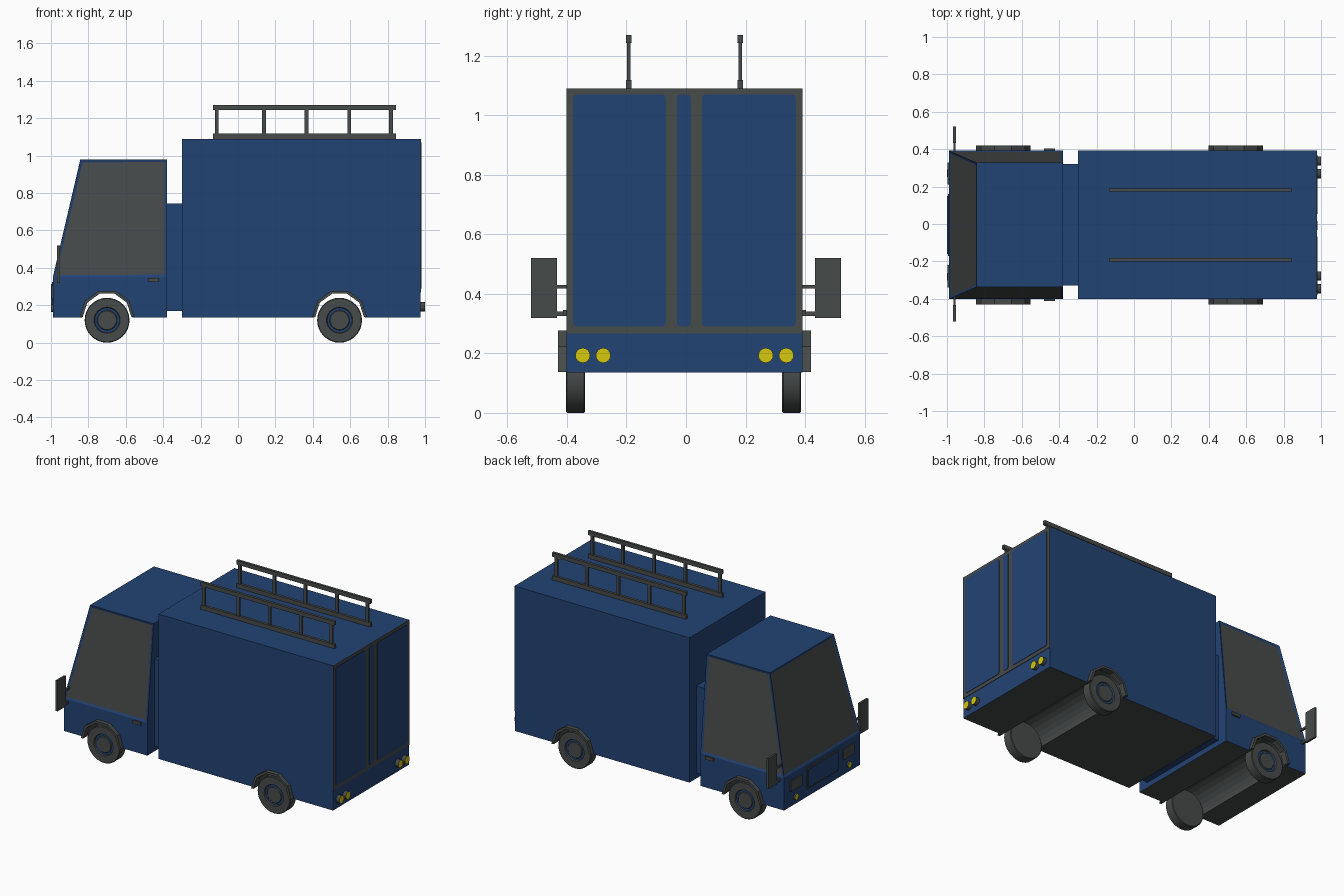
import bpy, bmesh, math
from mathutils import Vector

if "Cube" in bpy.data.objects:
    bpy.data.objects.remove(bpy.data.objects["Cube"])

C = -0.005          # centre line of the body in y
AXLES = (-0.70, 0.543)


def mat(name, rgb):
    m = bpy.data.materials.new(name)
    m.diffuse_color = (*rgb, 1)
    m.use_nodes = True
    m.node_tree.nodes["Principled BSDF"].inputs["Base Color"].default_value = m.diffuse_color
    return m


BLUE = mat("deep_blue", (0.0165, 0.056, 0.175))
GREY = mat("dark_grey", (0.062, 0.07, 0.068))
YELLOW = mat("lamp_yellow", (0.68, 0.58, 0.004))


def finish(name, bm, mats, rule=None, smooth=False):
    bmesh.ops.recalc_face_normals(bm, faces=bm.faces)
    bm.normal_update()
    if rule:
        for f in bm.faces:
            f.material_index = rule(f)
    me = bpy.data.meshes.new(name)
    bm.to_mesh(me)
    bm.free()
    for m in mats:
        me.materials.append(m)
    ob = bpy.data.objects.new(name, me)
    bpy.context.collection.objects.link(ob)
    if smooth:
        bpy.ops.object.select_all(action='DESELECT')
        ob.select_set(True)
        bpy.context.view_layer.objects.active = ob
        bpy.ops.object.shade_smooth_by_angle(angle=math.radians(35))
    return ob


def add_prism(bm, pts, y0, y1):
    f = bm.faces.new([bm.verts.new((x, y0, z)) for x, z in pts])
    g = bmesh.ops.extrude_face_region(bm, geom=[f], use_keep_orig=True)
    vs = [v for v in g["geom"] if isinstance(v, bmesh.types.BMVert)]
    bmesh.ops.translate(bm, verts=vs, vec=(0, y1 - y0, 0))


def prism(name, pts, y0, y1, mats, rule=None):
    bm = bmesh.new()
    add_prism(bm, pts, y0, y1)
    return finish(name, bm, mats, rule)


def box(name, x, y, z, m):
    return prism(name, [(x[0], z[0]), (x[1], z[0]), (x[1], z[1]), (x[0], z[1])],
                 y[0], y[1], [m])


def arc(cx, cz, r, n):
    """Half circle from left to right over the top."""
    return [(cx - r * math.cos(math.pi * i / n), cz + r * math.sin(math.pi * i / n))
            for i in range(n + 1)]


def underside(f):
    low = f.calc_center_median().z < 0.29
    return 1 if low and abs(f.normal.y) < 0.5 and (
        f.normal.z < -0.02 or abs(f.normal.x) < 0.99) else 0


def lamp(name, x, y, z, r, depth):
    """Round lamp along x with a yellow lens and grey rim."""
    bm = bmesh.new()
    bmesh.ops.create_cone(bm, cap_ends=True, segments=16, radius1=r, radius2=r, depth=depth)
    for v in bm.verts:
        v.co = Vector((x + v.co.z, y + v.co.x, z + v.co.y))
    finish(name, bm, [GREY, YELLOW], lambda f: int(abs(f.normal.x) > 0.9))


# cargo box and lower cab, with wheel arches cut right across
W = 0.397
prism("cargo_box", [(-0.30, 0.135)] + arc(AXLES[1], 0.135, 0.135, 14) +
      [(0.975, 0.135), (0.975, 1.09), (-0.30, 1.09)], C - W, C + W, [BLUE, GREY], underside)
prism("cab_lower", [(-0.99, 0.135)] + arc(AXLES[0], 0.135, 0.135, 14) +
      [(-0.38, 0.135), (-0.38, 0.35), (-0.99, 0.35)], C - W, C + W, [BLUE, GREY], underside)
box("cab_connector", (-0.39, -0.29), (C - 0.325, C + 0.325), (0.17, 0.745), BLUE)

# upper cab: tapered block with inset windows
bm = bmesh.new()
bmesh.ops.create_cube(bm, size=2)
for v in bm.verts:
    top = v.co.z > 0
    x = -0.38 if v.co.x > 0 else (-0.843 if top else -0.99)
    v.co = (x, C + v.co.y * (0.333 if top else W), 0.98 if top else 0.35)
bm.normal_update()
panes = [f for f in bm.faces if f.normal.x < -0.5 or abs(f.normal.y) > 0.5]
bmesh.ops.inset_individual(bm, faces=panes, thickness=0.02, depth=-0.005)
marked = set(panes)
finish("cab_upper", bm, [BLUE, GREY], lambda f: int(f in marked))

# rear door frame and panels with rounded corners
box("rear_door_frame", (0.974, 0.978), (C - W, C + W), (0.267, 1.09), GREY)
for name, y0, y1 in (("left", -0.379, -0.068), ("middle", -0.031, 0.016), ("right", 0.053, 0.369)):
    bm = bmesh.new()
    add_prism(bm, [(0.976, 0.29), (0.981, 0.29), (0.981, 1.07), (0.976, 1.07)], y0, y1)
    edges = [e for e in bm.edges if abs(e.verts[0].co.x - e.verts[1].co.x) > 0.001]
    bmesh.ops.bevel(bm, geom=edges, offset=0.014, segments=3, profile=0.5, affect='EDGES')
    finish("rear_panel_" + name, bm, [BLUE])

# wheels: lathed profile of (radius, offset from inner face, material of next band)
PROFILE = [(0, 0, 1), (0.116, 0, 1), (0.12, 0.004, 1), (0.12, 0.060, 1), (0.116, 0.064, 1),
           (0.070, 0.064, 1), (0.066, 0.056, 0), (0.054, 0.056, 1), (0.050, 0.060, 1), (0, 0.060, 1)]


def wheel(name, cx, s):
    bm = bmesh.new()
    n, rings = 32, []
    for r, d, _ in PROFILE:
        y = C - 0.003 + s * (0.331 + d)
        k = n if r else 1
        rings.append([bm.verts.new((cx + r * math.cos(2 * math.pi * i / k), y,
                                    0.12 + r * math.sin(2 * math.pi * i / k))) for i in range(k)])
    for a, b, p in zip(rings, rings[1:], PROFILE):
        for i in range(n):
            q = [a[i % len(a)], a[(i + 1) % len(a)], b[(i + 1) % len(b)], b[i % len(b)]]
            f = bm.faces.new(list(dict.fromkeys(q)))
            f.material_index = p[2]
    finish(name, bm, [BLUE, GREY], smooth=True)


for s, side in ((-1, "right"), (1, "left")):
    for cx, end in zip(AXLES, ("front", "rear")):
        wheel(f"{end}_wheel_{side}", cx, s)
        # angular fender over each wheel
        prism(f"{end}_fender_{side}", arc(cx, 0.138, 0.146, 5)[:] + arc(cx, 0.138, 0.13, 5)[::-1],
              C + s * 0.385, C + s * 0.425, [GREY])

    # wing mirror with two arms
    ys = sorted((s * 0.433, s * 0.52))
    box("wing_mirror_" + side, (-0.967, -0.953), ys, (0.318, 0.52), GREY)
    ya = sorted((s * 0.385, s * 0.435))
    box("mirror_arm_upper_" + side, (-0.966, -0.954), ya, (0.417, 0.430), GREY)
    box("mirror_arm_lower_" + side, (-0.966, -0.954), ya, (0.325, 0.340), GREY)

    # door handle
    box("door_handle_" + side, (-0.48, -0.422), sorted((C + s * 0.39, C + s * 0.408)),
        (0.325, 0.345), GREY)

    # front lamps and headlight housing
    lamp("front_lamp_" + side, -0.992, C + s * 0.277, 0.183, 0.02, 0.016)
    box("headlight_" + side, (-0.997, -0.985), sorted((C + s * 0.215, C + s * 0.335)),
        (0.235, 0.305), GREY)

    # tail lamps
    lamp("tail_lamp_outer_" + side, 0.985, C + s * 0.342, 0.193, 0.025, 0.03)
    lamp("tail_lamp_inner_" + side, 0.985, C + s * 0.273, 0.193, 0.025, 0.03)

    # roof rail: two bars joined by posts
    yr = C + s * 0.187
    yb = (yr - 0.009, yr + 0.009)
    box("roof_rail_top_" + side, (-0.133, 0.845), yb, (1.243, 1.27), GREY)
    box("roof_rail_base_" + side, (-0.133, 0.845), yb, (1.09, 1.118), GREY)
    for i, x in enumerate((-0.114, 0.139, 0.366, 0.595, 0.818)):
        box(f"roof_rail_post_{side}_{i}", (x - 0.01, x + 0.01), (yr - 0.006, yr + 0.006),
            (1.11, 1.25), GREY)

# front grille: raised blue panel with a grey surround
box("grille_surround", (-0.995, -0.985), (C - 0.165, C + 0.165), (0.185, 0.325), GREY)
box("grille_panel", (-1.0, -0.985), (C - 0.155, C + 0.155), (0.195, 0.315), BLUE)
